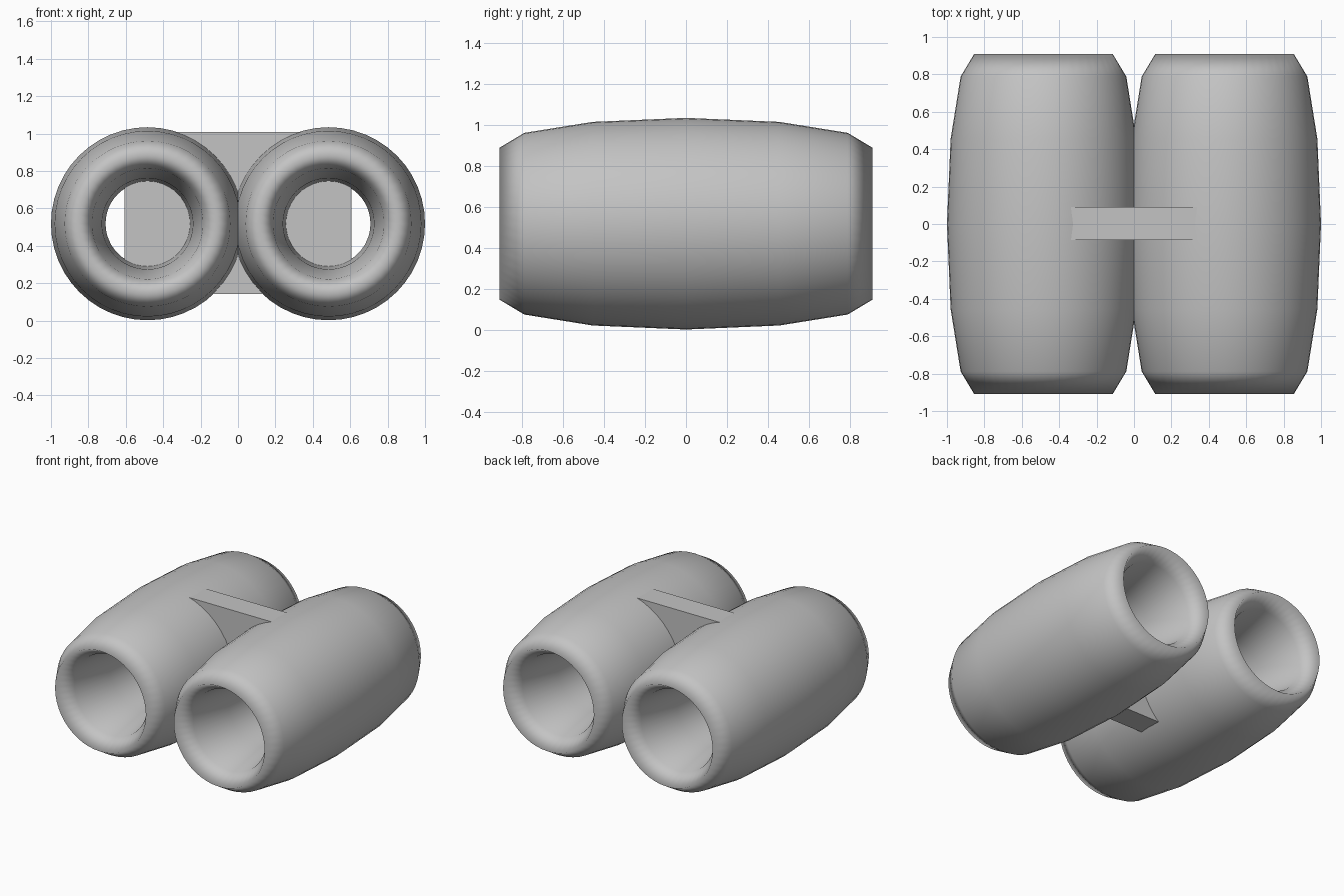
import bpy, math

if "Cube" in bpy.data.objects:
    bpy.data.objects.remove(bpy.data.objects["Cube"])

grey = bpy.data.materials.new("plain grey")
grey.diffuse_color = (0.55, 0.55, 0.55, 1)
grey.use_nodes = True
grey.node_tree.nodes["Principled BSDF"].inputs["Base Color"].default_value = grey.diffuse_color

# Two barrel tubes: tori stretched along y
for side, name in ((-1, "left_tube"), (1, "right_tube")):
    bpy.ops.mesh.primitive_torus_add(
        major_segments=48, minor_segments=12,
        major_radius=0.37, minor_radius=0.146,
        location=(side * 0.484, 0, 0.518), rotation=(math.pi / 2, 0, 0))
    tube = bpy.context.object
    tube.name = name
    tube.scale = (1, 1, 0.91 / 0.146)
    bpy.ops.object.transform_apply(location=False, rotation=True, scale=True)
    bpy.ops.object.shade_smooth()
    tube.data.materials.append(grey)

# Connecting plate, reaching into both tubes
bpy.ops.mesh.primitive_cube_add(size=1, location=(0, 0.003, 0.575))
plate = bpy.context.object
plate.name = "bridge_plate"
plate.scale = (1.215, 0.178, 0.866)
bpy.ops.object.transform_apply(location=False, rotation=False, scale=True)
plate.data.materials.append(grey)
